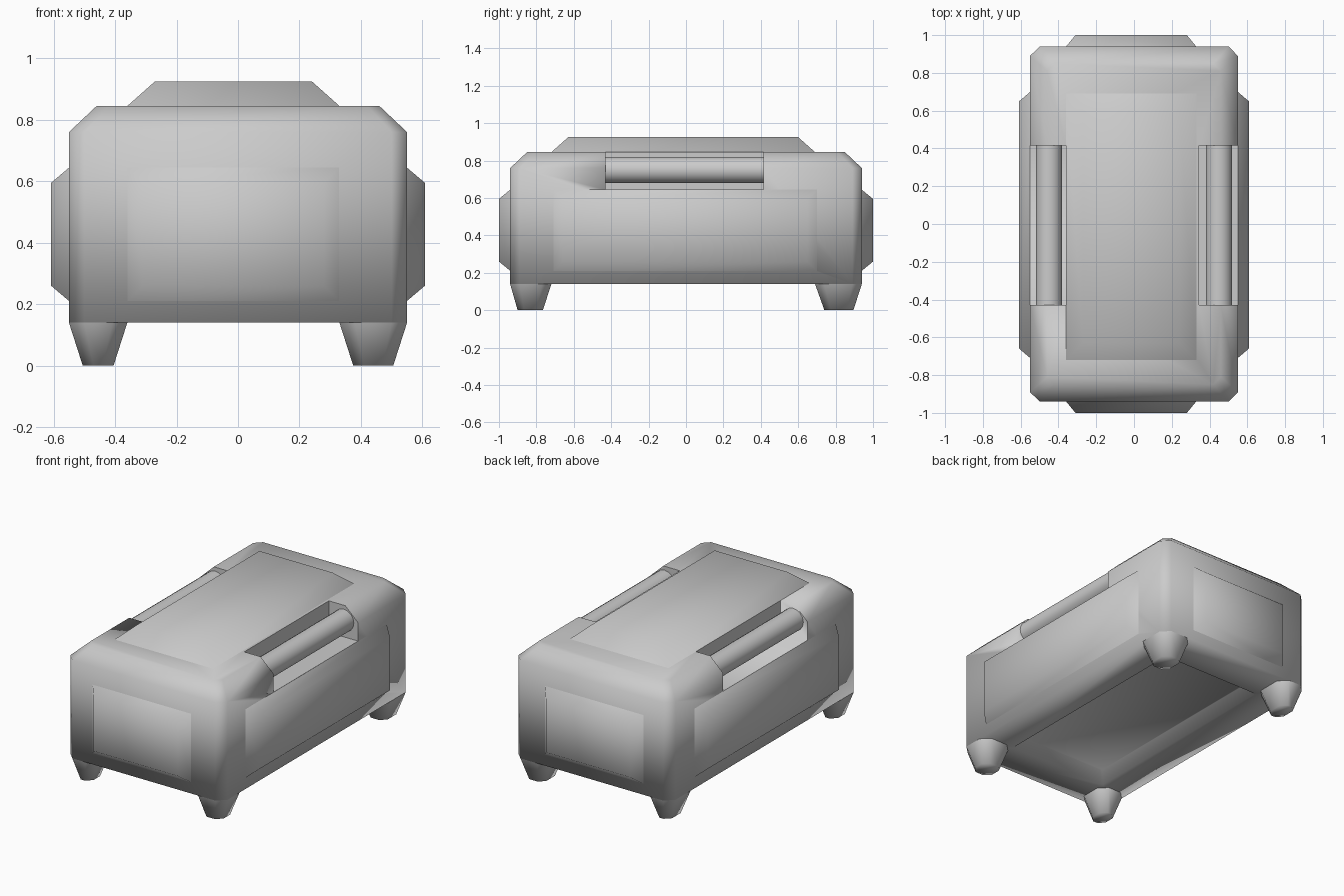
import bpy, bmesh, math
from mathutils import Vector

if "Cube" in bpy.data.objects:
    bpy.data.objects.remove(bpy.data.objects["Cube"])


def ring(x0, x1, y0, y1, z, c=0.0):
    """Rectangle outline with optional cut corners."""
    if c == 0:
        pts = [(x0, y0), (x1, y0), (x1, y1), (x0, y1)]
    else:
        pts = [(x0 + c, y0), (x1 - c, y0), (x1, y0 + c), (x1, y1 - c),
               (x1 - c, y1), (x0 + c, y1), (x0, y1 - c), (x0, y0 + c)]
    return [Vector((x, y, z)) for x, y in pts]


def smooth(ob, angle=100):
    bpy.ops.object.select_all(action='DESELECT')
    ob.select_set(True)
    bpy.context.view_layer.objects.active = ob
    bpy.ops.object.shade_smooth_by_angle(angle=math.radians(angle))


def loft(name, rings, place=lambda v: v, base=True):
    """Skin a stack of rings; cap the last and optionally the first."""
    bm = bmesh.new()
    loops = [[bm.verts.new(place(p)) for p in r] for r in rings]
    n = len(loops[0])
    for a, b in zip(loops, loops[1:]):
        for i in range(n):
            j = (i + 1) % n
            bm.faces.new((a[i], a[j], b[j], b[i]))
    first = bm.faces.new(loops[0])
    bm.faces.new(loops[-1])
    bmesh.ops.recalc_face_normals(bm, faces=bm.faces)
    if not base:
        bmesh.ops.delete(bm, geom=[first], context='FACES_ONLY')
    me = bpy.data.meshes.new(name)
    bm.to_mesh(me)
    bm.free()
    ob = bpy.data.objects.new(name, me)
    bpy.context.collection.objects.link(ob)
    smooth(ob)
    return ob


# Main case with chamfered edges and a shallow panel sunk into the underside
body = loft("case_body", [
    ring(-.31, .28, -.67, .64, .20, .01),
    ring(-.36, .33, -.72, .69, .14, .01),
    ring(-.55, .55, -.94, .94, .14, .05),
    ring(-.55, .55, -.94, .94, .76, .05),
    ring(-.46, .46, -.85, .85, .845, .04)])

# Handle notches along the upper long edges
for s, inner in ((-1, .36), (1, .345)):
    bpy.ops.mesh.primitive_cube_add(size=1, location=(s * (inner + .2), -.0075, .845))
    cutter = bpy.context.object
    cutter.name = "notch_cutter"
    cutter.scale = (.4, .845, .4)
    cutter.hide_render = True
    mod = body.modifiers.new("notch", 'BOOLEAN')
    mod.operation = 'DIFFERENCE'
    mod.solver = 'EXACT'
    mod.object = cutter
    bpy.context.view_layer.objects.active = body
    bpy.ops.object.modifier_apply(modifier=mod.name)
    bpy.data.objects.remove(cutter)
smooth(body)

# Raised bevelled panels on the top, sides and ends
loft("top_panel", [ring(-.36, .33, -.72, .69, .845),
                   ring(-.27, .24, -.63, .60, .925)], base=False)
for s, side in ((-1, "left"), (1, "right")):
    loft(side + "_panel", [ring(-.71, .70, .21, .645, .549),
                           ring(-.66, .65, .26, .595, .608)],
         lambda v: Vector((s * v.z, v.x, v.y)), base=False)
for s, side in ((-1, "front"), (1, "back")):
    loft(side + "_panel", [ring(-.36, .33, .21, .645, .939),
                           ring(-.31, .28, .26, .595, 1.0)],
         lambda v: Vector((v.x, s * v.z, v.y)), base=False)

# Tapered corner feet, open where they meet the case
xs = {"left": (-.55, -.36, -.505, -.405), "right": (.33, .55, .375, .505)}
ys = {"front": (-.94, -.72, -.90, -.765), "back": (.69, .94, .74, .895)}
for nx, (a, b, c, d) in xs.items():
    for ny, (e, f, g, h) in ys.items():
        loft(f"{ny}_{nx}_foot", [ring(a, b, e, f, .14, .05),
                                 ring(c, d, g, h, 0, .035)], base=False)

# Round carrying bars in the notches
for s, side in ((-1, "left"), (1, "right")):
    bpy.ops.mesh.primitive_cylinder_add(vertices=16, radius=.07, depth=.87,
                                        location=(s * .45, -.0075, .75),
                                        rotation=(math.pi / 2, 0, 0))
    bar = bpy.context.object
    bar.name = side + "_handle_bar"
    smooth(bar, 40)
